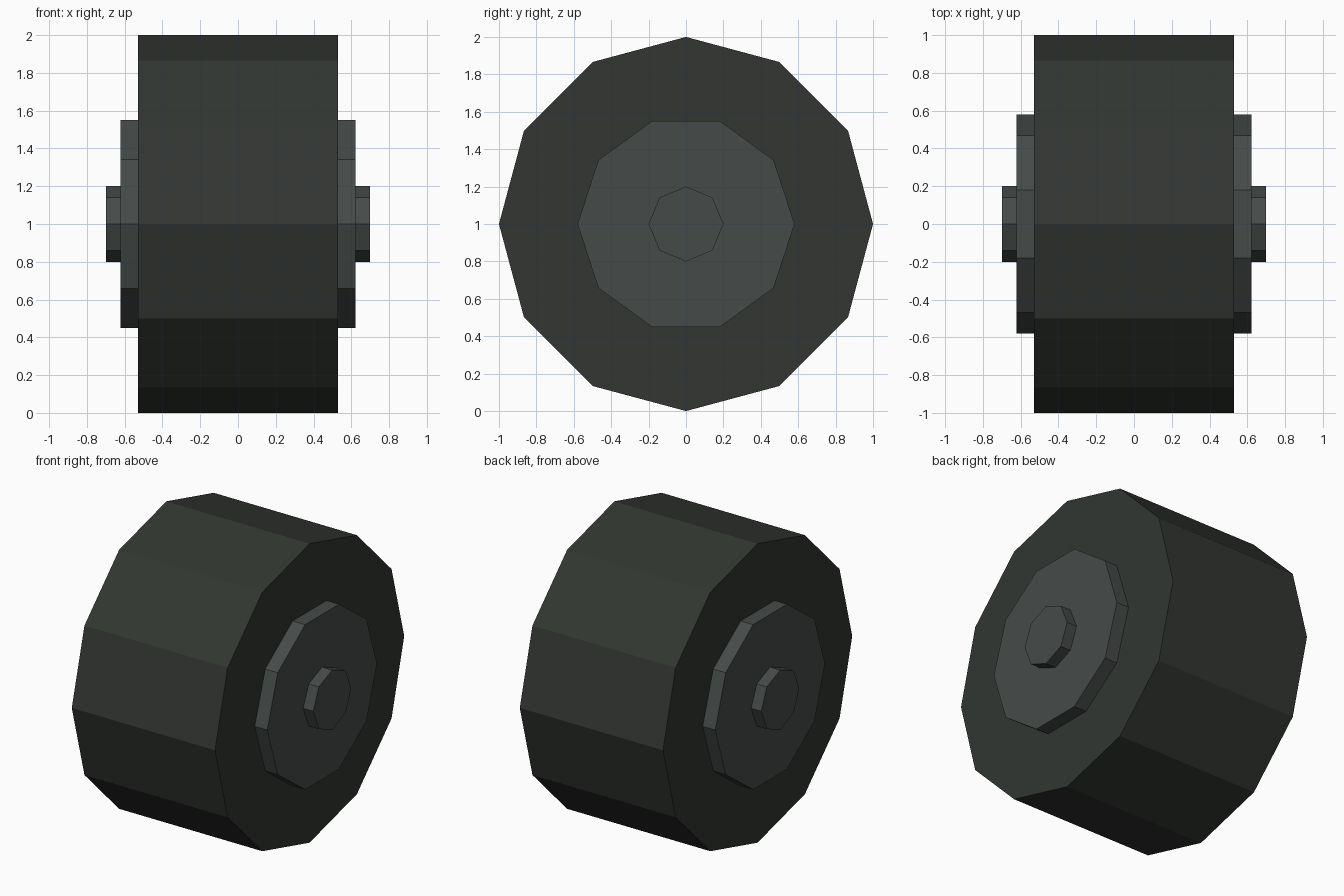
import bpy, bmesh
from math import pi
from mathutils import Matrix

if "Cube" in bpy.data.objects:
    bpy.data.objects.remove(bpy.data.objects["Cube"])


def material(name, rgb):
    mat = bpy.data.materials.new(name)
    mat.diffuse_color = (*rgb, 1)
    mat.use_nodes = True
    mat.node_tree.nodes["Principled BSDF"].inputs["Base Color"].default_value = mat.diffuse_color
    return mat


def disc(name, sides, radius, width, mat):
    """Flat-shaded prism lying along x, with a corner on the +y axis."""
    bm = bmesh.new()
    bmesh.ops.create_cone(bm, cap_ends=True, segments=sides,
                          radius1=radius, radius2=radius, depth=width,
                          matrix=Matrix.Rotation(pi / 2, 4, 'Y'))
    mesh = bpy.data.meshes.new(name)
    bm.to_mesh(mesh)
    bm.free()
    mesh.materials.append(mat)
    obj = bpy.data.objects.new(name, mesh)
    obj.location.z = 1.0
    bpy.context.collection.objects.link(obj)
    return obj


rubber = material("rubber", (0.032, 0.037, 0.031))
metal = material("dark_metal", (0.06, 0.07, 0.066))

# Tyre, with the hub and axle running through and out both sides
disc("tyre", 12, 1.0, 1.06, rubber)
disc("hub", 10, 0.58, 1.245, metal)
disc("axle", 8, 0.2, 1.395, metal)
